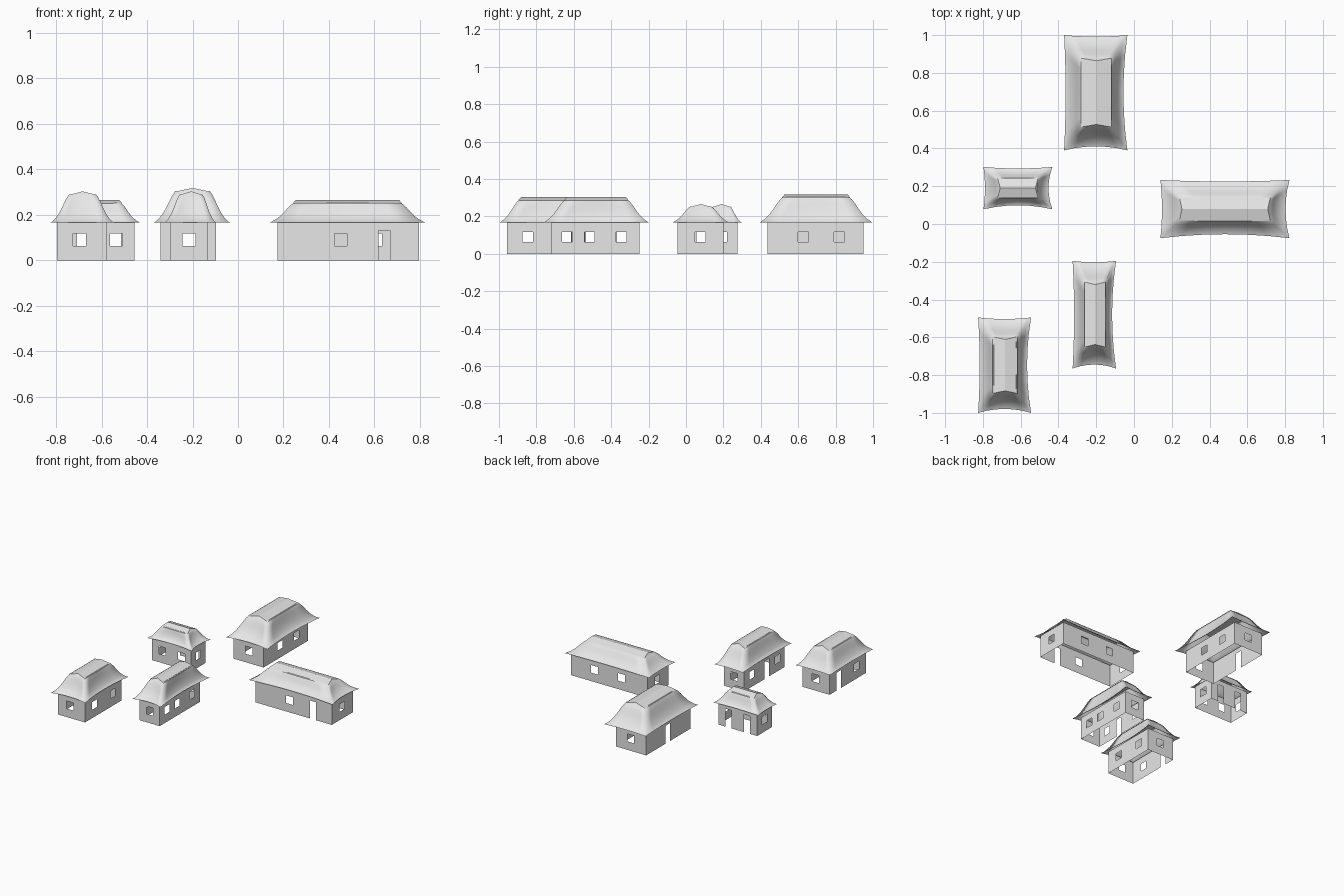
import bpy, bmesh

cube = bpy.data.objects.get("Cube")
if cube:
    bpy.data.objects.remove(cube, do_unlink=True)

mat = bpy.data.materials.new("plain_grey")
mat.use_nodes = True
GREY = (0.8, 0.8, 0.8, 1)
mat.diffuse_color = GREY
mat.node_tree.nodes["Principled BSDF"].inputs["Base Color"].default_value = GREY

EAVE = 0.167            # height of walls and eaves
WINDOW = (0.056, 0.062, 0.118)   # width, sill, head
DOOR = (0.05, 0.0, 0.132)


def finish(bm, name, smooth):
    bmesh.ops.remove_doubles(bm, verts=bm.verts, dist=0.0004)
    bmesh.ops.recalc_face_normals(bm, faces=bm.faces)
    mesh = bpy.data.meshes.new(name)
    bm.to_mesh(mesh)
    bm.free()
    mesh.materials.append(mat)
    for p in mesh.polygons:
        p.use_smooth = smooth
    obj = bpy.data.objects.new(name, mesh)
    bpy.context.collection.objects.link(obj)
    return obj


def wall(bm, point, lo, hi, windows, doors):
    """One wall as a grid of panels, leaving the openings out."""
    holes = [(c, WINDOW) for c in windows] + [(c, DOOR) for c in doors]
    holes = [(c - w / 2, c + w / 2, b, t) for c, (w, b, t) in holes]
    us = sorted({lo, hi} | {h[0] for h in holes} | {h[1] for h in holes})
    vs = sorted({0.0, EAVE} | {h[2] for h in holes} | {h[3] for h in holes})
    for u0, u1 in zip(us, us[1:]):
        for v0, v1 in zip(vs, vs[1:]):
            u, v = (u0 + u1) / 2, (v0 + v1) / 2
            if any(a < u < b and c < v < d for a, b, c, d in holes):
                continue
            corners = ((u0, v0), (u1, v0), (u1, v1), (u0, v1))
            bm.faces.new([bm.verts.new(point(a, b)) for a, b in corners])


def ring(bm, rect, z, dent, n=6):
    """Rectangle loop whose sides bow inwards, more on the +x and -y sides."""
    x0, x1, y0, y1 = rect
    corners = [(x0, y0), (x1, y0), (x1, y1), (x0, y1)]
    inward = [(0, 0.021), (-0.021, 0), (0, -0.008), (0.008, 0)]
    verts = []
    for k in range(4):
        (ax, ay), (bx, by) = corners[k], corners[(k + 1) % 4]
        for i in range(n):
            t = i / n
            bow = 4 * t * (1 - t) * dent
            verts.append(bm.verts.new((ax + (bx - ax) * t + inward[k][0] * bow,
                                       ay + (by - ay) * t + inward[k][1] * bow, z)))
    return verts


def bridge(bm, a, b):
    for i in range(len(a)):
        j = (i + 1) % len(a)
        bm.faces.new((a[i], a[j], b[j], b[i]))


def blend(a, b, t):
    return [p + (q - p) * t for p, q in zip(a, b)]


def grow(rect, d):
    return (rect[0] - d, rect[1] + d, rect[2] - d, rect[3] + d)


# Flared roof section: (share of the way in, share of the height, side bow)
SECTION = [(0, 0, 1), (0.2, 0.13, 1), (0.4, 0.31, 0.9), (0.58, 0.53, 0.75),
           (0.74, 0.75, 0.5), (0.88, 0.91, 0.25), (1, 1, 0)]


def house(name, body, eaves, cap, peak, openings):
    # Thin walls, open underneath
    x0, x1, y0, y1 = body
    sides = {"front": (lambda u, v: (u, y0, v), x0, x1),
             "back": (lambda u, v: (u, y1, v), x0, x1),
             "left": (lambda u, v: (x1, u, v), y0, y1),
             "right": (lambda u, v: (x0, u, v), y0, y1)}
    bm = bmesh.new()
    for side, (point, lo, hi) in sides.items():
        wall(bm, point, lo, hi, *openings[side])
    finish(bm, name + "_walls", False)

    # Flared hip roof with a flat eave lip
    bm = bmesh.new()
    top = peak - 0.014
    inner = grow(cap, -0.006)
    start = grow(eaves, -0.008)
    loops = [ring(bm, eaves, EAVE, 1)]
    for inset, rise, dent in SECTION:
        loops.append(ring(bm, blend(start, inner, inset),
                          EAVE + 0.003 + (top - EAVE - 0.003) * rise, dent))
    for a, b in zip(loops, loops[1:]):
        bridge(bm, a, b)
    finish(bm, name + "_roof", True)

    # Low ridge cap over the roof
    bm = bmesh.new()
    x0, x1, y0, y1 = cap
    base = [bm.verts.new((x, y, top - 0.003)) for x, y in
            ((x0, y0), (x1, y0), (x1, y1), (x0, y1))]
    mx, my, hip = (x0 + x1) / 2, (y0 + y1) / 2, 0.014
    along_x = x1 - x0 > y1 - y0
    ends = [(x0 + hip, my), (x1 - hip, my)] if along_x else [(mx, y0 + hip), (mx, y1 - hip)]
    r = [bm.verts.new((x, y, peak)) for x, y in ends]
    a, b, c, d = base
    if along_x:
        faces = [(a, b, r[1], r[0]), (b, c, r[1]), (c, d, r[0], r[1]), (d, a, r[0])]
    else:
        faces = [(a, b, r[0]), (b, c, r[1], r[0]), (c, d, r[1]), (d, a, r[0], r[1])]
    for f in faces + [(d, c, b, a)]:
        bm.faces.new(f)
    finish(bm, name + "_ridge_cap", False)


# Openings are (window centres, door centres) along each wall
house("front_house", (-0.795, -0.575, -0.957, -0.535), (-0.825, -0.545, -1.0, -0.495),
      (-0.748, -0.618, -0.897, -0.597), 0.303,
      {"front": ([-0.697], []), "back": ([-0.68], []),
       "left": ([-0.847, -0.635], []), "right": ([-0.847], [-0.64])})

house("middle_house", (-0.297, -0.134, -0.719, -0.249), (-0.325, -0.095, -0.765, -0.195),
      (-0.262, -0.15, -0.652, -0.307), 0.303,
      {"front": ([-0.215], []), "back": ([-0.215], []),
       "left": ([-0.634, -0.516, -0.345], []), "right": ([-0.64, -0.34], [-0.515])})

house("long_house", (0.174, 0.795, -0.045, 0.2), (0.14, 0.823, -0.075, 0.233),
      (0.24, 0.722, 0.016, 0.143), 0.266,
      {"front": ([0.452], [0.643]), "back": ([0.605, 0.385], []),
       "left": ([0.075], []), "right": ([0.085], [])})

house("small_house", (-0.772, -0.456, 0.105, 0.275), (-0.797, -0.432, 0.078, 0.302),
      (-0.722, -0.508, 0.138, 0.243), 0.266,
      {"front": ([-0.69, -0.535], []), "back": ([], [-0.69, -0.54]),
       "left": ([0.19], []), "right": ([0.19], [])})

house("rear_house", (-0.341, -0.097, 0.436, 0.95), (-0.37, -0.035, 0.39, 1.0),
      (-0.28, -0.119, 0.513, 0.878), 0.318,
      {"front": ([-0.215], []), "back": ([-0.215], []),
       "left": ([0.628, 0.82], []), "right": ([], [0.7])})
